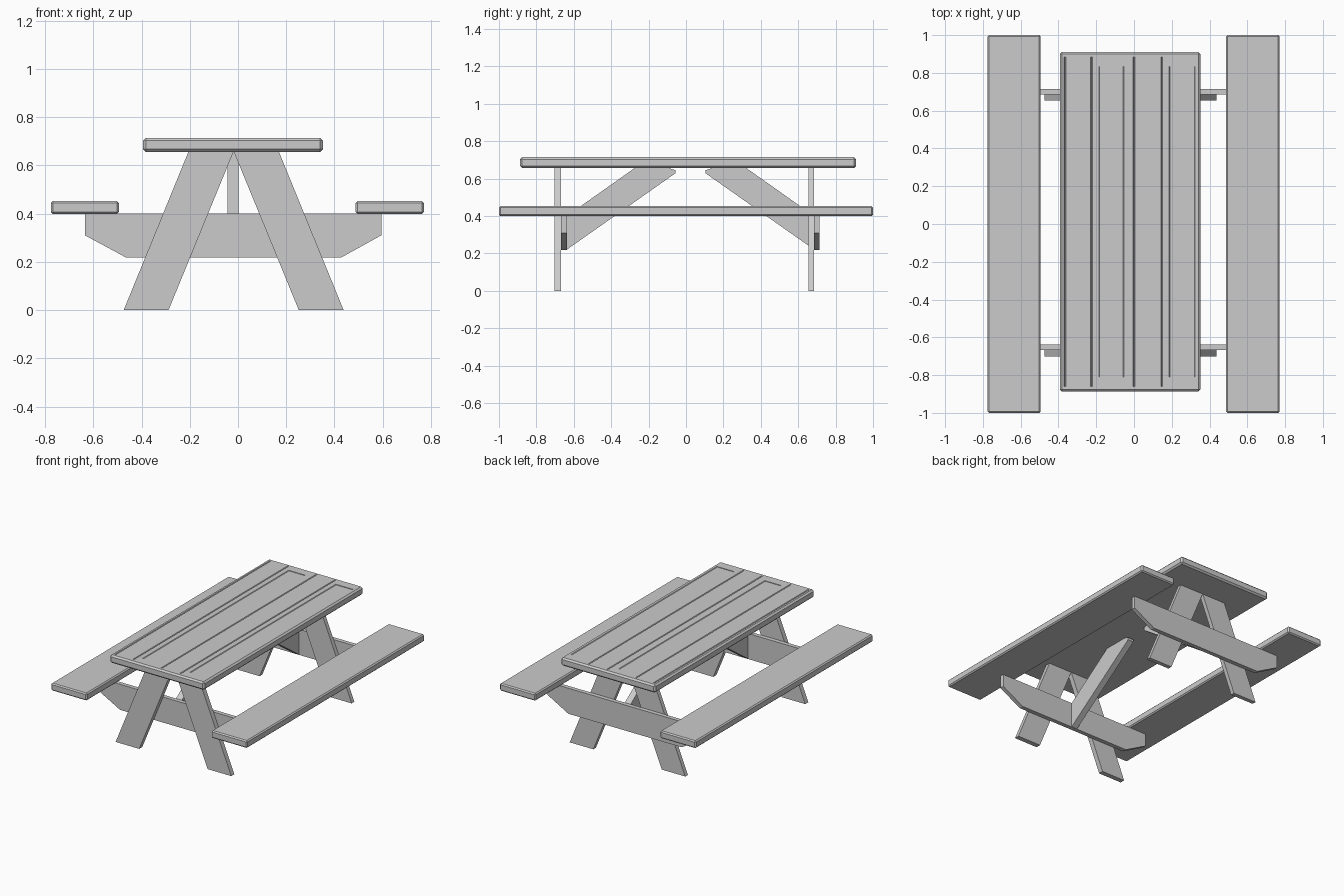
import bpy, bmesh
from mathutils import Vector

if "Cube" in bpy.data.objects:
    bpy.data.objects.remove(bpy.data.objects["Cube"])


def prism(name, pts, axis, lo, hi, bevel=0.0):
    """Extrude a 2D outline along axis: 'y' takes (x, z), 'x' takes (y, z)."""
    def at(p, d):
        return (p[0], d, p[1]) if axis == 'y' else (d, p[0], p[1])
    bm = bmesh.new()
    face = bm.faces.new([bm.verts.new(at(p, lo)) for p in pts])
    ext = bmesh.ops.extrude_face_region(bm, geom=[face])
    shift = Vector(at((0, 0), hi - lo))
    bmesh.ops.translate(bm, vec=shift,
                        verts=[v for v in ext['geom'] if isinstance(v, bmesh.types.BMVert)])
    bmesh.ops.recalc_face_normals(bm, faces=bm.faces)
    if bevel:
        bmesh.ops.bevel(bm, geom=bm.edges[:], offset=bevel, segments=1,
                        affect='EDGES', profile=0.5)
    mesh = bpy.data.meshes.new(name)
    bm.to_mesh(mesh)
    bm.free()
    ob = bpy.data.objects.new(name, mesh)
    bpy.context.collection.objects.link(ob)
    return ob


def rect(a, b, c, d):
    return [(a, c), (b, c), (b, d), (a, d)]


def carve(target, cutter):
    cutter.hide_render = True
    cutter.hide_viewport = False
    m = target.modifiers.new("carve", 'BOOLEAN')
    m.operation, m.solver, m.object = 'DIFFERENCE', 'EXACT', cutter
    bpy.context.view_layer.objects.active = target
    bpy.ops.object.modifier_apply(modifier=m.name)
    bpy.data.objects.remove(cutter)


# Table top with rounded edges
TOP = 0.714
top = prism("table_top", rect(-0.393, 0.352, 0.656, TOP), 'y', -0.887, 0.91, 0.011)

# Thin V grooves between the planks
for x in (-0.365, -0.225, 0.0, 0.147):
    carve(top, prism("groove_cutter",
                     [(x - 0.006, TOP + 0.002), (x, TOP - 0.006), (x + 0.006, TOP + 0.002)],
                     'y', -0.86, 0.885))

# Shallow sunken panels with sloped sides
for a, b in ((-0.19, -0.05), (0.182, 0.328)):
    z0, z1, s = TOP - 0.004, TOP + 0.004, 0.008
    carve(top, prism("panel_cutter", [(a + s, z0), (b - s, z0), (b, z1), (a, z1)],
                     'y', -0.81, 0.835))

# Benches
for side, a, b in (("left", -0.776, -0.494), ("right", 0.488, 0.771)):
    prism(side + "_seat", rect(a, b, 0.399, 0.452), 'y', -1.0, 1.0, 0.008)

# Splayed legs, cross beams and diagonal braces at each end
beam = [(-0.635, 0.40), (-0.635, 0.31), (-0.464, 0.218), (0.428, 0.218),
        (0.594, 0.31), (0.594, 0.40)]
C = -0.018
for end, leg_y, beam_y in (("front", (-0.702, -0.667), (-0.667, -0.637)),
                           ("back", (0.655, 0.685), (0.685, 0.715))):
    for side, s in (("left", -1), ("right", 1)):
        leg = [(C + s * 0.270, 0), (C + s * 0.456, 0), (C + s * 0.187, 0.658), (C, 0.658)]
        prism(f"{end}_{side}_leg", leg, 'y', *leg_y)
    prism(end + "_cross_beam", beam, 'y', *beam_y)
    y0, d = (beam_y[1], 1) if end == "front" else (beam_y[0], -1)
    brace = [(0, 0.22), (0.58, 0.628), (0.58, 0.645), (0.54, 0.658),
             (0.365, 0.658), (0, 0.40)]
    prism(end + "_brace", [(y0 + d * y, z) for y, z in brace], 'x', -0.043, 0.003)
